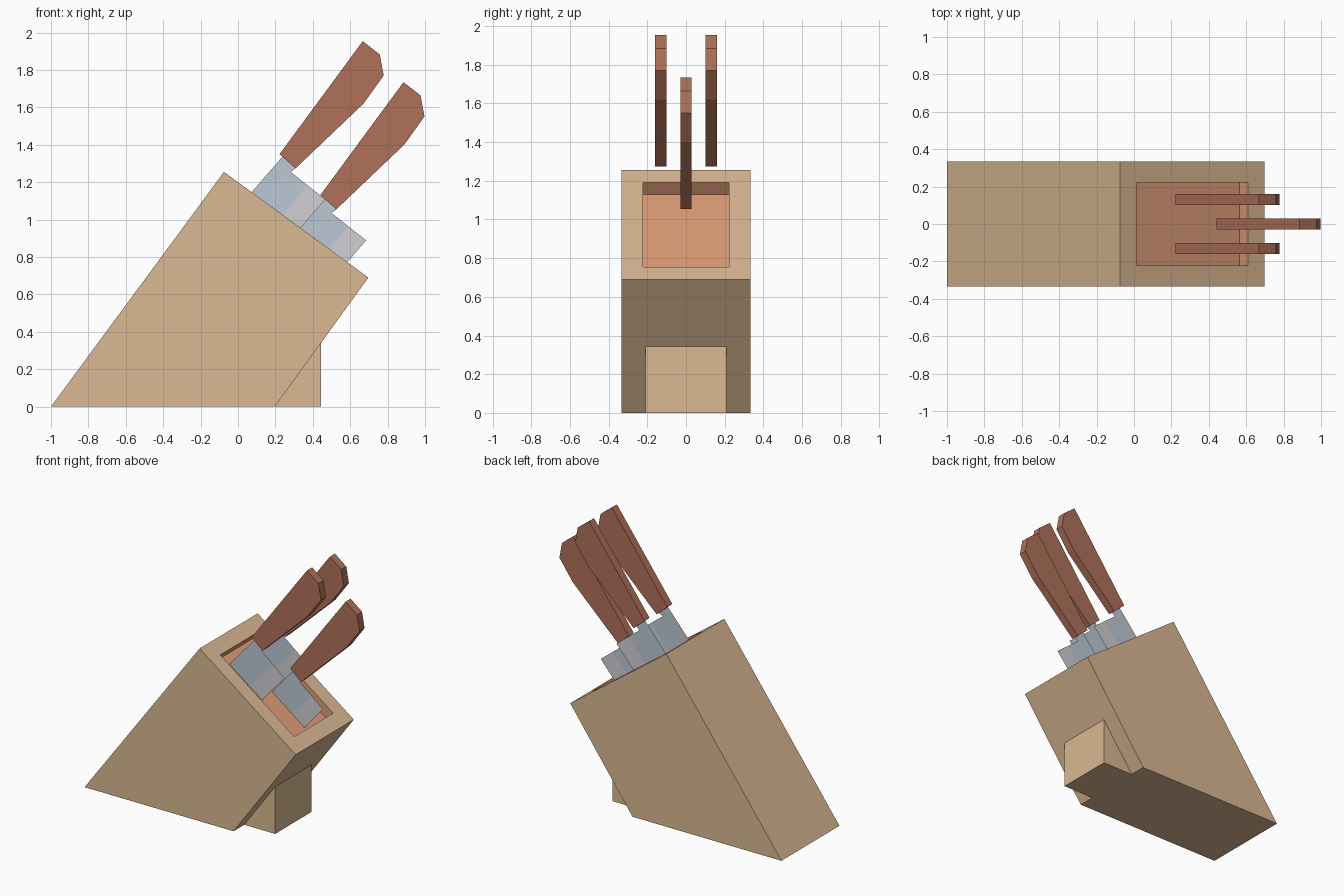
import bpy, bmesh
from mathutils import Vector

if "Cube" in bpy.data.objects:
    bpy.data.objects.remove(bpy.data.objects["Cube"])


def material(name, rgb):
    m = bpy.data.materials.new(name)
    m.diffuse_color = (*rgb, 1)
    m.use_nodes = True
    m.node_tree.nodes["Principled BSDF"].inputs["Base Color"].default_value = m.diffuse_color
    return m


WOOD = material("light_wood", (0.70, 0.48, 0.29))
INLAY = material("orange_wood", (0.74, 0.34, 0.19))
GRIP = material("dark_wood", (0.43, 0.165, 0.10))
STEEL = material("steel", (0.50, 0.58, 0.66))
EDGE = material("ground_steel", (0.63, 0.63, 0.66))


def finish(bm, name, mats):
    mesh = bpy.data.meshes.new(name)
    bm.to_mesh(mesh)
    bm.free()
    for m in mats:
        mesh.materials.append(m)
    obj = bpy.data.objects.new(name, mesh)
    bpy.context.collection.objects.link(obj)
    return obj


def prism(profile, y0, y1):
    """Extrude an (x, z) profile from y0 to y1."""
    bm = bmesh.new()
    face = bm.faces.new([bm.verts.new((x, y0, z)) for x, z in profile])
    ext = bmesh.ops.extrude_face_region(bm, geom=[face])["geom"]
    verts = [v for v in ext if isinstance(v, bmesh.types.BMVert)]
    bmesh.ops.translate(bm, verts=verts, vec=(0, y1 - y0, 0))
    bmesh.ops.recalc_face_normals(bm, faces=bm.faces)
    return bm


# Slanted block with a shallow recess in its top face
bm = prism([(-1, 0), (0.197, 0), (0.697, 0.69), (-0.075, 1.255)], -0.333, 0.333)
bm.normal_update()
top = max(bm.faces, key=lambda f: f.normal.dot(Vector((0.59, 0, 0.81))))
bmesh.ops.inset_region(bm, faces=[top], thickness=0.11, use_even_offset=True)
walls = bmesh.ops.inset_individual(bm, faces=[top], thickness=0, depth=-0.075)["faces"]
for f in walls + [top]:
    f.material_index = 1
finish(bm, "knife_block", [WOOD, INLAY])

# Wedge foot under the overhang
finish(prism([(0.197, 0), (0.445, 0), (0.445, 0.343)], -0.21, 0.21), "support_foot", [WOOD])

# Knives: flat sheet blade with a ground edge strip, and a chunky faceted handle
HANDLE = [(0.222, 1.35), (0.667, 1.954), (0.758, 1.883), (0.779, 1.77), (0.671, 1.62), (0.308, 1.274)]
BODY_TOP = [(0.238, 1.337), (0.308, 1.274), (0.281, 1.255), (0.372, 1.183)]
HEEL = (0.467, 1.108)
DOWN = (-0.655, -0.755)


def knife(name, dx, y, dz):
    def at(p, t=0):
        return (p[0] + dx + DOWN[0] * t, y, p[1] + dz + DOWN[1] * t)

    grip = [(x + dx, z + dz) for x, z in HANDLE]
    finish(prism(grip, y - 0.029, y + 0.029), name + "_handle", [GRIP])

    # Blade runs from the handle down through the recess floor
    bm = bmesh.new()
    verts = [bm.verts.new(at(p)) for p in BODY_TOP]
    heel = bm.verts.new(at(HEEL))
    spine_low = bm.verts.new(at(BODY_TOP[0], 0.36))
    mid_low = bm.verts.new(at(BODY_TOP[-1], 0.33))
    edge_low = bm.verts.new(at(HEEL, 0.31))
    bm.faces.new(verts + [mid_low, spine_low])
    bm.faces.new([verts[-1], heel, edge_low, mid_low]).material_index = 1
    finish(bm, name + "_blade", [STEEL, EDGE])


for name, dx, y, dz in [("left_knife", 0, -0.131, 0),
                        ("right_knife", 0, 0.131, 0),
                        ("centre_knife", 0.218, 0, -0.219)]:
    knife(name, dx, y, dz)
